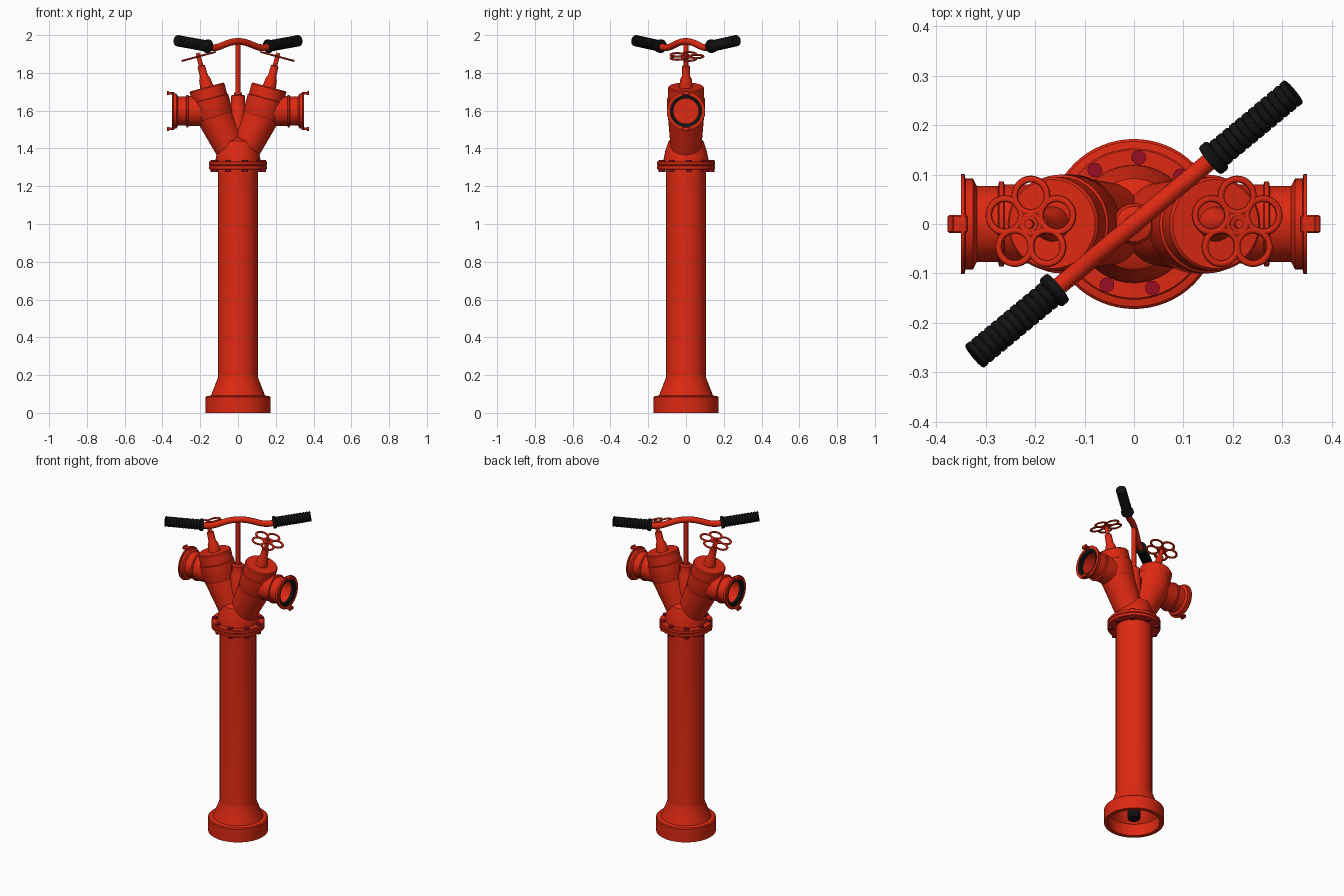
import bpy, bmesh
from math import sin, cos, pi, radians
from mathutils import Vector, Matrix

if "Cube" in bpy.data.objects:
    bpy.data.objects.remove(bpy.data.objects["Cube"])


def material(name, rgb):
    m = bpy.data.materials.new(name)
    m.diffuse_color = (*rgb, 1)
    m.use_nodes = True
    m.node_tree.nodes["Principled BSDF"].inputs["Base Color"].default_value = m.diffuse_color
    return m


RED = material("red_paint", (0.73, 0.022, 0.006))
BLACK = material("black_rubber", (0.006, 0.006, 0.006))
BOLT = material("bolt_red", (0.32, 0.004, 0.017))


def frame(origin, axis):
    """Matrix whose local z follows axis."""
    z = Vector(axis).normalized()
    y = Vector((0, 1, 0))
    if abs(z.y) > 0.9:
        y = Vector((0, 0, 1))
    x = y.cross(z).normalized()
    y = z.cross(x)
    m = Matrix((x, y, z)).transposed().to_4x4()
    m.translation = Vector(origin)
    return m


def finish(bm, name, mat, matrix):
    bmesh.ops.remove_doubles(bm, verts=bm.verts, dist=1e-5)
    bmesh.ops.recalc_face_normals(bm, faces=bm.faces)
    me = bpy.data.meshes.new(name)
    bm.to_mesh(me)
    bm.free()
    ob = bpy.data.objects.new(name, me)
    bpy.context.collection.objects.link(ob)
    me.materials.append(mat)
    me.transform(matrix)
    return smooth(ob)


def activate(ob):
    bpy.ops.object.select_all(action='DESELECT')
    ob.select_set(True)
    bpy.context.view_layer.objects.active = ob


def smooth(ob):
    activate(ob)
    bpy.ops.object.shade_smooth_by_angle(angle=radians(32))
    return ob


def lathe(name, profile, matrix=Matrix(), mat=RED, n=48, closed=False):
    """Revolve (radius, height) points about local z; closed joins last to first."""
    bm = bmesh.new()
    rings = [[bm.verts.new((r * cos(2 * pi * i / n), r * sin(2 * pi * i / n), h))
              for i in range(n)] for r, h in profile]
    pairs = list(zip(rings, rings[1:])) + ([(rings[-1], rings[0])] if closed else [])
    for a, b in pairs:
        for i in range(n):
            j = (i + 1) % n
            bm.faces.new((a[i], a[j], b[j], b[i]))
    return finish(bm, name, mat, matrix)


def ring(name, major, minor, squash, matrix):
    pts = [(major + minor * cos(2 * pi * k / 10), squash * minor * sin(2 * pi * k / 10)) for k in range(10)]
    return lathe(name, pts, matrix, n=28, closed=True)


def box(name, size, matrix):
    bm = bmesh.new()
    bmesh.ops.create_cube(bm, size=1)
    bmesh.ops.scale(bm, vec=size, verts=bm.verts)
    bmesh.ops.bevel(bm, geom=bm.edges[:], offset=0.003, segments=1, affect='EDGES')
    return finish(bm, name, RED, matrix)


def cut(ob, cutter):
    mod = ob.modifiers.new("bore", 'BOOLEAN')
    mod.operation, mod.solver, mod.object = 'DIFFERENCE', 'EXACT', cutter
    activate(ob)
    bpy.ops.object.modifier_apply(modifier=mod.name)


# standpipe with hollow foot
lathe("standpipe", [(0, 0.3), (0.088, 0.3), (0.088, 0.2), (0.12, 0.1), (0.148, 0.075), (0.148, 0),
                    (0.172, 0), (0.172, 0.083), (0.167, 0.088), (0.143, 0.092), (0.14, 0.1),
                    (0.107, 0.185), (0.105, 0.2), (0.105, 1.3), (0, 1.3)], n=64)
lathe("foot_coupling", [(0, 0.025), (0.034, 0.025), (0.038, 0.035), (0.038, 0.07), (0.02, 0.095),
                        (0.02, 0.31), (0, 0.31)], mat=BLACK, n=24)

# bolted flange pair
for name, z in (("lower_flange", 1.289), ("upper_flange", 1.311)):
    lathe(name, [(0, z), (0.15, z), (0.153, z + 0.003), (0.153, z + 0.018), (0.15, z + 0.021), (0, z + 0.021)], n=64)
for k in range(9):
    a = radians(6 + 40 * k)
    lathe("flange_bolt", [(0, 1.276), (0.015, 1.276), (0.015, 1.34), (0, 1.34)],
          Matrix.Translation((0.135 * cos(a), 0.135 * sin(a), 0)), BOLT, 12)

# neck and centre gland with spindle
lathe("neck", [(0, 1.325), (0.12, 1.325), (0.118, 1.345), (0.11, 1.385), (0.092, 1.44), (0.06, 1.46), (0, 1.465)])
lathe("centre_gland", [(0, 1.42), (0.042, 1.42), (0.042, 1.62), (0.036, 1.63), (0.036, 1.68),
                       (0.02, 1.685), (0.02, 1.695), (0, 1.695)], n=32)
lathe("spindle", [(0, 1.6), (0.013, 1.6), (0.013, 1.965), (0, 1.965)], n=20)

for s, side in ((-1, "left"), (1, "right")):
    # branch, valve body and outlet bore
    elbow = Vector((s * 0.125, 0, 1.575))
    axis = Vector((s * sin(radians(15)), 0, cos(radians(15))))
    low = Vector((s * 0.02, 0, 1.36))
    L = (elbow - low).length
    branch = lathe(side + "_branch", [(0, 0), (0.078, 0), (0.096, L), (0.07, L + 0.04), (0, L + 0.05)],
                   frame(low, elbow - low))
    vf = frame(elbow, axis)
    valve = lathe(side + "_valve_body", [(0, -0.03), (0.075, -0.03), (0.095, -0.012), (0.1, 0), (0.1, 0.09),
                                         (0.095, 0.094), (0.095, 0.15), (0.09, 0.156), (0, 0.156)], vf)
    out = frame((0, 0, 1.598), (s, 0, 0))
    bore = lathe("bore_cutter", [(0, 0.1), (0.07, 0.1), (0.07, 0.4), (0, 0.4)], out)
    for ob in (branch, valve):
        cut(ob, bore)
        smooth(ob)
    bpy.data.objects.remove(bore)

    # valve stem and flower handwheel
    lathe(side + "_valve_stem", [(0, 0.15), (0.036, 0.15), (0.03, 0.2), (0.022, 0.215), (0.02, 0.27),
                                 (0.012, 0.275), (0.012, 0.318), (0.016, 0.318), (0.016, 0.33),
                                 (0.009, 0.33), (0.009, 0.342), (0, 0.342)], vf, n=24)
    for k in range(5):
        a = radians(90 + 72 * k)
        ring(side + "_handwheel_lobe", 0.034, 0.007, 0.75,
             vf @ Matrix.Translation((0.057 * cos(a), 0.057 * sin(a), 0.323)))
    ring(side + "_handwheel_hub", 0.019, 0.007, 0.75, vf @ Matrix.Translation((0, 0, 0.323)))

    # outlet nozzle with seal and claw lugs
    lathe(side + "_outlet", [(0.07, 0.15), (0.08, 0.15), (0.08, 0.262), (0.086, 0.264), (0.086, 0.273),
                             (0.077, 0.275), (0.077, 0.318), (0.092, 0.326), (0.092, 0.341), (0.101, 0.343),
                             (0.101, 0.35), (0.085, 0.35), (0.085, 0.335), (0.07, 0.335)], out, closed=True)
    lathe(side + "_outlet_seal", [(0.067, 0.325), (0.086, 0.325), (0.086, 0.349), (0.067, 0.345)],
          out, BLACK, closed=True)
    for t in (-1, 1):
        box(side + "_claw", (0.04, 0.036, 0.012), Matrix.Translation((s * 0.357, 0, 1.598 + t * 0.094)))
        box(side + "_claw_hook", (0.012, 0.036, 0.022), Matrix.Translation((s * 0.371, 0, 1.598 + t * 0.095)))

# bent handlebar, swung about the spindle
turn = radians(39.7)


def bar_point(u, z):
    return Vector((u * cos(turn), u * sin(turn), z))


half = [(0.05, 1.963), (0.1, 1.948), (0.14, 1.935), (0.18, 1.932), (0.22, 1.942), (0.4, 1.969)]
path = [(-u, z) for u, z in reversed(half)] + [(0, 1.967)] + half
curve = bpy.data.curves.new("handlebar", 'CURVE')
curve.dimensions = '3D'
curve.bevel_depth, curve.bevel_resolution, curve.use_fill_caps = 0.018, 4, True
spline = curve.splines.new('NURBS')
spline.points.add(len(path) - 1)
for p, (u, z) in zip(spline.points, path):
    p.co = (*bar_point(u, z), 1)
spline.use_endpoint_u, spline.order_u, spline.resolution_u = True, 3, 6
curve.materials.append(RED)
bar = bpy.data.objects.new("handlebar", curve)
bpy.context.collection.objects.link(bar)
activate(bar)
bpy.ops.object.convert(target='MESH')
smooth(bar)

# ribbed rubber grips
for s, side in ((-1, "left"), (1, "right")):
    a, b = bar_point(s * 0.2, 1.94), bar_point(s * 0.42, 1.971)
    L = (b - a).length
    prof = [(0, 0), (0.034, 0), (0.036, 0.004), (0.036, 0.016), (0.033, 0.02)]
    step = (L - 0.02) / 12
    for k in range(12):
        h = 0.02 + k * step
        prof += [(0.027, h + 0.002), (0.03, h + 0.3 * step), (0.03, h + 0.85 * step)]
    prof += [(0.028, L), (0, L)]
    lathe(side + "_grip", prof, frame(a, b - a), BLACK, 32)
